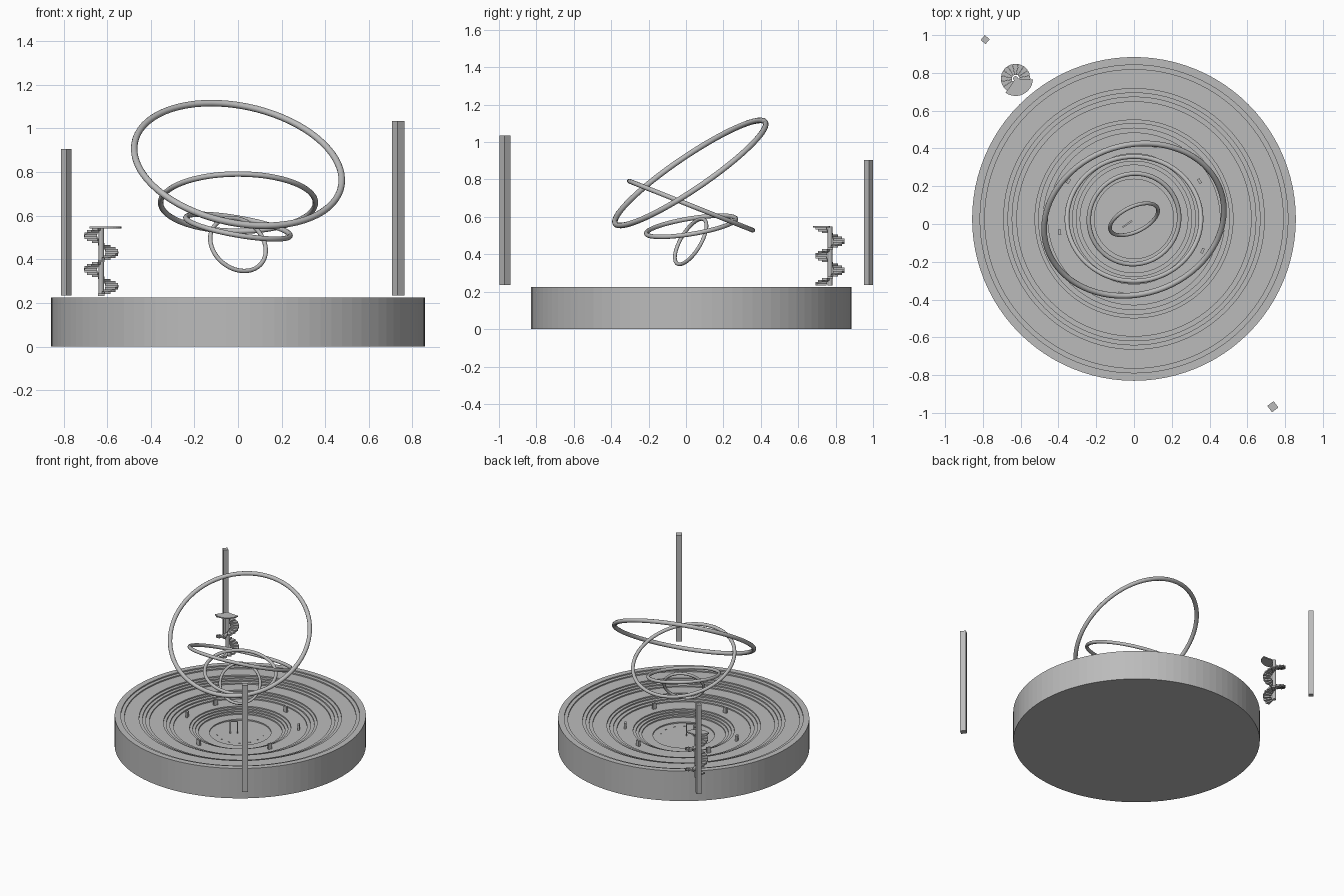
import bpy, bmesh, math
from mathutils import Vector, Matrix

if "Cube" in bpy.data.objects:
    bpy.data.objects.remove(bpy.data.objects["Cube"])

CY = 0.027          # arena centre in y
FLOOR = 0.09
RIM = 0.225

grey = bpy.data.materials.new("stone_grey")
grey.diffuse_color = (0.5, 0.5, 0.5, 1)
grey.use_nodes = True
grey.node_tree.nodes["Principled BSDF"].inputs["Base Color"].default_value = grey.diffuse_color


def finish(name, bm, smooth=False):
    bmesh.ops.recalc_face_normals(bm, faces=bm.faces)
    me = bpy.data.meshes.new(name)
    bm.to_mesh(me)
    bm.free()
    ob = bpy.data.objects.new(name, me)
    me.materials.append(grey)
    bpy.context.collection.objects.link(ob)
    if smooth:
        for p in me.polygons:
            p.use_smooth = True
    return ob


def lathe(name, profile, segs):
    bm = bmesh.new()
    vs = [bm.verts.new((r, 0, z)) for r, z in profile]
    es = [bm.edges.new(p) for p in zip(vs, vs[1:])]
    bmesh.ops.spin(bm, geom=vs + es, axis=(0, 0, 1), cent=(0, 0, 0),
                   steps=segs, angle=2 * math.tau / 2)
    bmesh.ops.remove_doubles(bm, verts=bm.verts, dist=1e-4)
    return finish(name, bm)


def add_box(bm, loc, size, rot=0):
    m = Matrix.Translation(loc) @ Matrix.Rotation(rot, 4, 'Z') @ Matrix.Diagonal((*size, 1))
    bmesh.ops.create_cube(bm, size=1, matrix=m)


def box(name, loc, size, rot=0):
    bm = bmesh.new()
    add_box(bm, loc, size, rot)
    return finish(name, bm)


def ring(name, centre, normal, R, r, segs=72, sides=12):
    bm = bmesh.new()
    q = Vector(normal).to_track_quat('Z', 'Y')
    rows = []
    for i in range(segs):
        a = math.tau * i / segs
        row = []
        for j in range(sides):
            b = math.tau * j / sides
            d = R + r * math.cos(b)
            p = Vector((d * math.cos(a), d * math.sin(a), r * math.sin(b)))
            row.append(bm.verts.new(q @ p + Vector(centre)))
        rows.append(row)
    for i in range(segs):
        n = rows[(i + 1) % segs]
        for j in range(sides):
            k = (j + 1) % sides
            bm.faces.new((rows[i][j], n[j], n[k], rows[i][k]))
    return finish(name, bm, True)


def add_sector(bm, c, r0, r1, a0, a1, z0, z1, n):
    # annular wedge slab
    cols = []
    for i in range(n + 1):
        a = a0 + (a1 - a0) * i / n
        cols.append([bm.verts.new((c[0] + r * math.cos(a), c[1] + r * math.sin(a), z))
                     for r, z in ((r0, z0), (r1, z0), (r1, z1), (r0, z1))])
    for p, q in zip(cols, cols[1:]):
        for j in range(4):
            k = (j + 1) % 4
            bm.faces.new((p[j], p[k], q[k], q[j]))
    bm.faces.new(cols[0])
    bm.faces.new(cols[-1])


# stepped round arena
steps = [0.815, 0.79, 0.69, 0.667, 0.645, 0.62, 0.524, 0.505, 0.48, 0.455,
         0.345, 0.325, 0.305, 0.285, 0.21]
drop = (RIM - FLOOR) / len(steps)
profile = [(0, 0), (0.857, 0), (0.857, RIM)]
z = RIM
for r in steps:
    profile += [(r, z), (r, z - drop)]
    z -= drop
profile.append((0, FLOOR))
lathe("arena", profile, 96).location.y = CY

# four tilted floating rings
ring("large_ring", (0, 0.023, 0.835), (0.18, -0.553, 0.815), 0.484, 0.015)
ring("middle_ring", (0, CY, 0.66), (0, 0.37, 0.93), 0.355, 0.0125)
ring("lower_ring", (0, CY, 0.55), (0.17, -0.16, 0.97), 0.243, 0.012)
ring("small_ring", (0, 0.025, 0.468), (0.385, -0.79, 0.475), 0.138, 0.010)

# two tall square pillars
box("back_pillar", (-0.788, 0.976, 0.57), (0.034, 0.034, 0.67), math.radians(50))
box("front_pillar", (0.735, -0.967, 0.635), (0.042, 0.042, 0.80), math.radians(37))

# small blocks on the terrace
zb = RIM - 10 * drop
for i, deg in enumerate((30, 74, 150, 190, 260, 335)):
    a = math.radians(deg)
    box(f"terrace_block_{i}", (0.4 * math.cos(a), CY + 0.4 * math.sin(a), zb + 0.02),
        (0.014, 0.028, 0.042), a)

# small gate on the floor
bm = bmesh.new()
ga = math.radians(35)
gx = Vector((math.cos(ga), math.sin(ga), 0))
gc = Vector((-0.035, 0.0, 0))
for s in (-1, 1):
    add_box(bm, gc + gx * 0.025 * s + Vector((0, 0, FLOOR + 0.045)), (0.009, 0.009, 0.09), ga)
add_box(bm, gc + Vector((0, 0, FLOOR + 0.092)), (0.06, 0.009, 0.009), ga)
finish("gate", bm)

# arc of flush floor markers
bm = bmesh.new()
for i in range(7):
    a = math.radians(-135 + 26 * i)
    add_box(bm, (0.16 * math.cos(a), CY + 0.16 * math.sin(a), FLOOR + 0.001),
            (0.006, 0.014, 0.004), a)
finish("floor_markers", bm)

# spiral stair with centre column and landing
sc = (-0.627, 0.77)
bm = bmesh.new()
n = 32
for i in range(n):
    a = -math.pi / 2 + math.tau * 2 * i / n
    z0 = 0.232 + 0.31 * i / n
    add_sector(bm, sc, 0.02, 0.078, a - 0.19, a + 0.19, z0, z0 + 0.011, 2)
finish("stair_treads", bm)
bm = bmesh.new()
bmesh.ops.create_cone(bm, cap_ends=True, segments=12, radius1=0.013, radius2=0.013, depth=0.315,
                      matrix=Matrix.Translation((*sc, 0.39)))
finish("stair_column", bm)
bm = bmesh.new()
add_sector(bm, sc, 0.003, 0.092, math.radians(-125), math.radians(-3), 0.542, 0.55, 12)
finish("stair_landing", bm)
